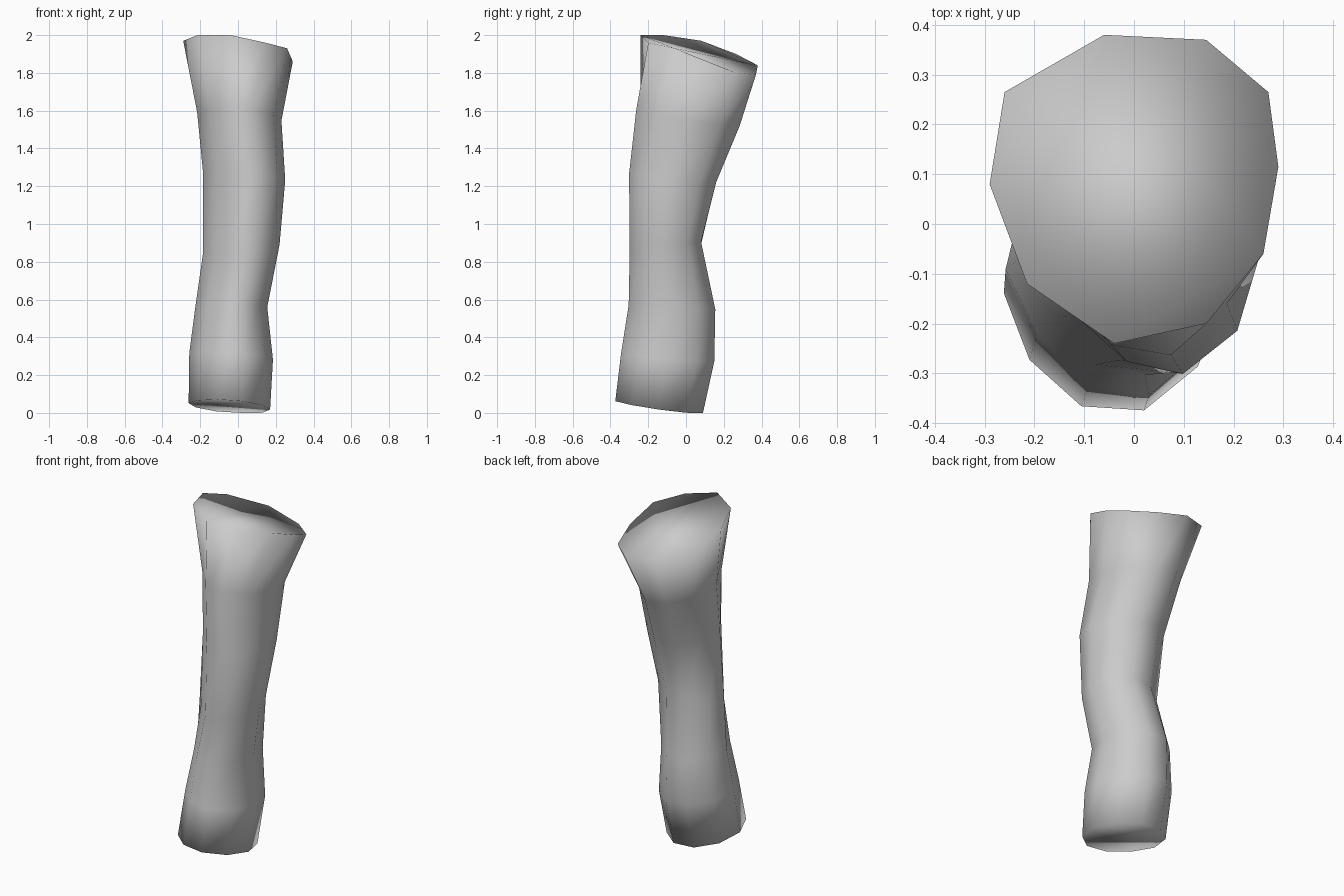
import bpy, bmesh, math

if "Cube" in bpy.data.objects:
    bpy.data.objects.remove(bpy.data.objects["Cube"])

SIDES = 10

# Slanted top rim, counter-clockwise from +x
TOP_RIM = [(.29, .115, 1.86), (.27, .265, 1.80), (.145, .37, 1.79), (-.06, .38, 1.84),
           (-.26, .265, 1.90), (-.29, .08, 1.97), (-.215, -.12, 2.0), (-.04, -.24, 2.0),
           (.145, -.20, 1.96), (.26, -.06, 1.93)]

# Cross-sections: z, x min, x max, y min, y max, slope in x, slope in y, flattening of front-left
RINGS = [
    (.035, -.265, .17, -.375, .09, -.08, -.14, .02),
    (.30, -.265, .185, -.345, .15, -.08, -.08, .04),
    (.56, -.235, .155, -.305, .155, 0, -.05, .05),
    (.87, -.195, .22, -.30, .08, .10, .15, .06),
    (1.25, -.195, .25, -.303, .16, -.08, -.10, .06),
    (1.57, -.225, .23, -.265, .285, -.10, -.15, .05),
]


def ring_points(z, x0, x1, y0, y1, sx, sy, cut):
    cx, cy = (x0 + x1) / 2, (y0 + y1) / 2
    rx, ry = (x1 - x0) / 2, (y1 - y0) / 2 / math.sin(math.radians(72))
    points = []
    for i in range(SIDES):
        a = 2 * math.pi * i / SIDES
        push = cut * max(0, -math.cos(a - math.pi / 4)) ** 4 * .707
        dx, dy = rx * math.cos(a) + push, ry * math.sin(a) + push
        points.append((cx + dx, cy + dy, max(0, z + sx * dx + sy * dy)))
    return points


# Limb: loft through all sections and close both ends
bm = bmesh.new()
loops = [[bm.verts.new(p) for p in ring_points(*r)] for r in RINGS]
loops.append([bm.verts.new(p) for p in TOP_RIM])
for low, high in zip(loops, loops[1:]):
    for i in range(SIDES):
        j = (i + 1) % SIDES
        bm.faces.new((low[i], low[j], high[j], high[i]))
bm.faces.new(loops[-1])
bm.faces.new(loops[0][::-1])
for f in bm.faces:
    f.smooth = True

mesh = bpy.data.meshes.new("limb_segment")
bm.to_mesh(mesh)
bm.free()
limb = bpy.data.objects.new("limb_segment", mesh)
bpy.context.collection.objects.link(limb)
